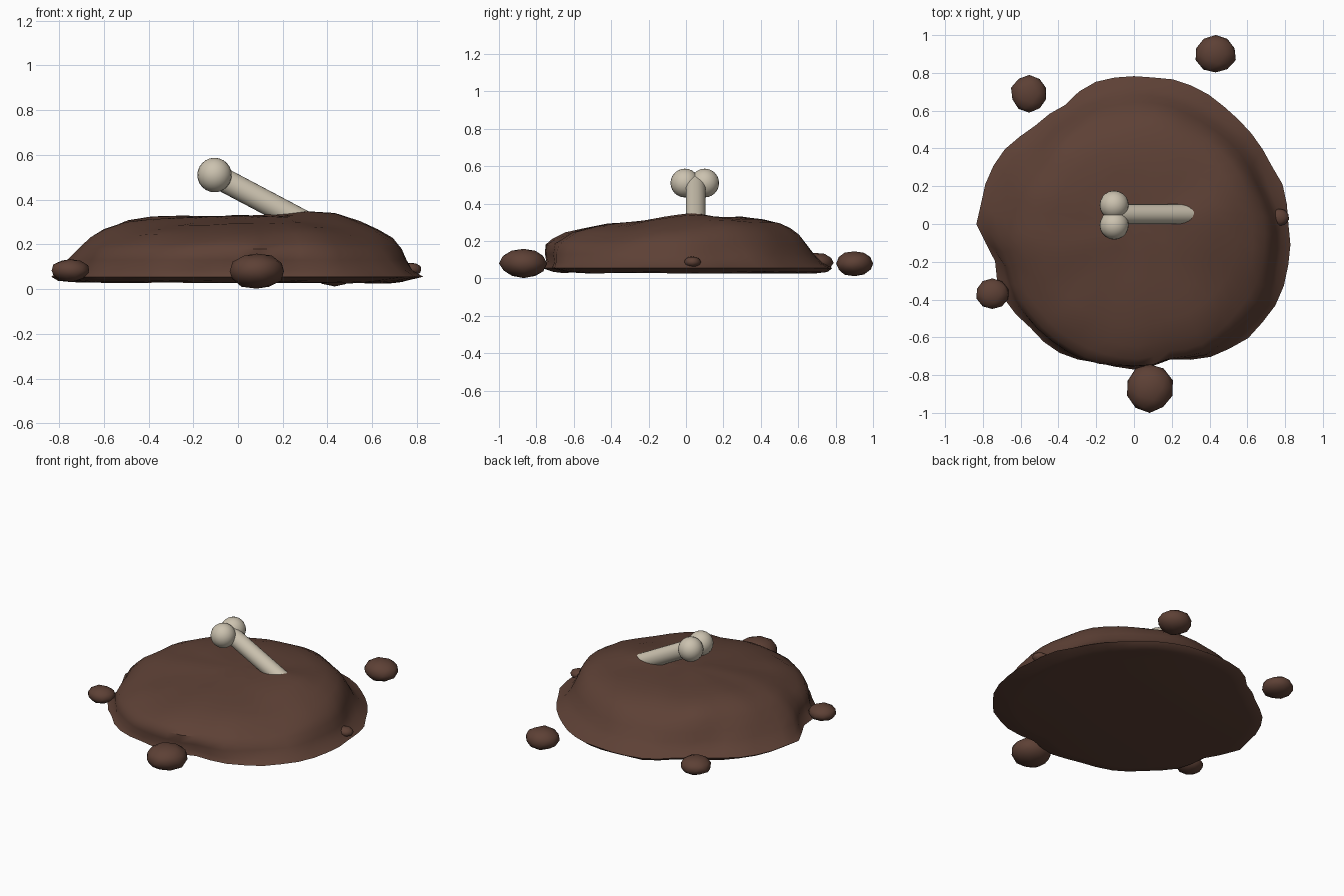
import bpy, bmesh, math, random
from mathutils import Vector, noise

random.seed(4)
if "Cube" in bpy.data.objects:
    bpy.data.objects.remove(bpy.data.objects["Cube"])


def material(name, rgb):
    m = bpy.data.materials.new(name)
    m.use_nodes = True
    m.diffuse_color = (*rgb, 1)
    m.node_tree.nodes["Principled BSDF"].inputs["Base Color"].default_value = (*rgb, 1)
    return m


soil = material("soil brown", (0.11, 0.052, 0.036))
ivory = material("bone ivory", (0.6, 0.54, 0.43))


def finish(bm, name, mat, angle=180):
    bmesh.ops.recalc_face_normals(bm, faces=bm.faces)
    mesh = bpy.data.meshes.new(name)
    bm.to_mesh(mesh)
    bm.free()
    ob = bpy.data.objects.new(name, mesh)
    bpy.context.collection.objects.link(ob)
    mesh.materials.append(mat)
    bpy.ops.object.select_all(action='DESELECT')
    ob.select_set(True)
    bpy.context.view_layer.objects.active = ob
    bpy.ops.object.shade_smooth_by_angle(angle=math.radians(angle))
    return ob


def clamp(t):
    return max(0, min(1, t))


# Mound: uneven outline lofted through rings (scale, height, shift in x, shift in y)
outline = [.82, .81, .79, .785, .79, .79, .78, .78, .73, .74, .79, .81,
           .83, .76, .80, .78, .79, .76, .77, .74, .815, .85, .865, .845]
rings = [(.9, .03, 0, 0), (.97, .036, 0, 0), (1, .055, 0, 0), (.95, .085, 0, -.02),
         (.925, .13, 0, -.045), (.895, .18, .01, -.055), (.845, .225, .02, -.05),
         (.775, .262, .02, -.04), (.67, .29, .02, -.015), (.54, .308, .01, 0),
         (.38, .318, .01, 0), (.2, .322, .01, 0)]
SEG = 48


def mound_point(i, scale, z, dx, dy):
    a = i * math.tau / SEG
    k = i // 2
    r = outline[k % 24] if i % 2 == 0 else (outline[k % 24] + outline[(k + 1) % 24]) / 2
    r += (.78 - r) * .7 * clamp((z - .06) / .14)      # rounder towards the top
    if z < .05:                                       # undercut on the left front
        r -= .07 * clamp(math.cos(a + .6))
    p = Vector((r * scale * math.cos(a) + dx, r * scale * math.sin(a) + dy, z))
    n = noise.noise(p * 5 + Vector((3, 7, 1)))
    if .06 < z < .27:                                 # lumpy flanks
        p.xy *= 1 + .03 * n
    if z > .2:                                        # rolling top with a side ridge
        p.z += .015 * n + .035 * math.exp(-((p.x - .38) ** 2 + p.y ** 2) / .03)
        p.z += .012 * math.exp(-(p.x + .42) ** 2 / .03 - (p.y - .2) ** 2 / .06)
        p.z += .008 * clamp(p.y / .2) - .02 * clamp((-p.y - .1) / .2)
    elif z == .055:                                   # ragged rim
        p.xy *= 1 + .015 * noise.noise(p * 13)
    elif z < .05:
        p.z += .006 * n
    return p


bm = bmesh.new()
loops = [[bm.verts.new(mound_point(i, *ring)) for i in range(SEG)] for ring in rings]
for lower, upper in zip(loops, loops[1:]):
    for i in range(SEG):
        j = (i + 1) % SEG
        bm.faces.new((lower[i], lower[j], upper[j], upper[i]))
bm.faces.new(loops[0][::-1])
crown = bm.verts.new((0, 0, .327))
for i in range(SEG):
    bm.faces.new((loops[-1][i], loops[-1][(i + 1) % SEG], crown))
finish(bm, "dirt_mound", soil, 50)


# Loose clods around the mound and a small lump on its flank
def clod(name, centre, size):
    bm = bmesh.new()
    bmesh.ops.create_icosphere(bm, subdivisions=2, radius=1)
    for v in bm.verts:
        v.co *= random.uniform(.97, 1.05)
        v.co = Vector(c + s * q for c, s, q in zip(centre, size, v.co))
    finish(bm, name, soil, 60)


clod("front_clod", (.083, -.868, .08), (.124, .127, .079))
clod("back_left_clod", (.432, .90, .079), (.108, .1, .066))
clod("back_right_clod", (-.555, .69, .083), (.096, .098, .055))
clod("front_right_clod", (-.75, -.37, .083), (.085, .08, .05))
clod("side_lump", (.77, .035, .088), (.05, .045, .03))

# Bone: slanted shaft sunk into the mound, two knuckles at the free end
head, tail = Vector((-.105, .052, .51)), Vector((.5, .052, .19))
axis = tail - head
bm = bmesh.new()
bmesh.ops.create_cone(bm, cap_ends=True, segments=24, radius1=.053, radius2=.053,
                      depth=axis.length)
bmesh.ops.rotate(bm, verts=bm.verts, matrix=axis.to_track_quat('Z', 'Y').to_matrix())
bmesh.ops.translate(bm, verts=bm.verts, vec=(head + tail) / 2)
finish(bm, "bone_shaft", ivory, 40)
for side, y in (("right", -.006), ("left", .1)):
    bm = bmesh.new()
    bmesh.ops.create_uvsphere(bm, u_segments=20, v_segments=12, radius=.077)
    bmesh.ops.translate(bm, verts=bm.verts, vec=(head.x, y, head.z))
    finish(bm, "bone_knuckle_" + side, ivory)
